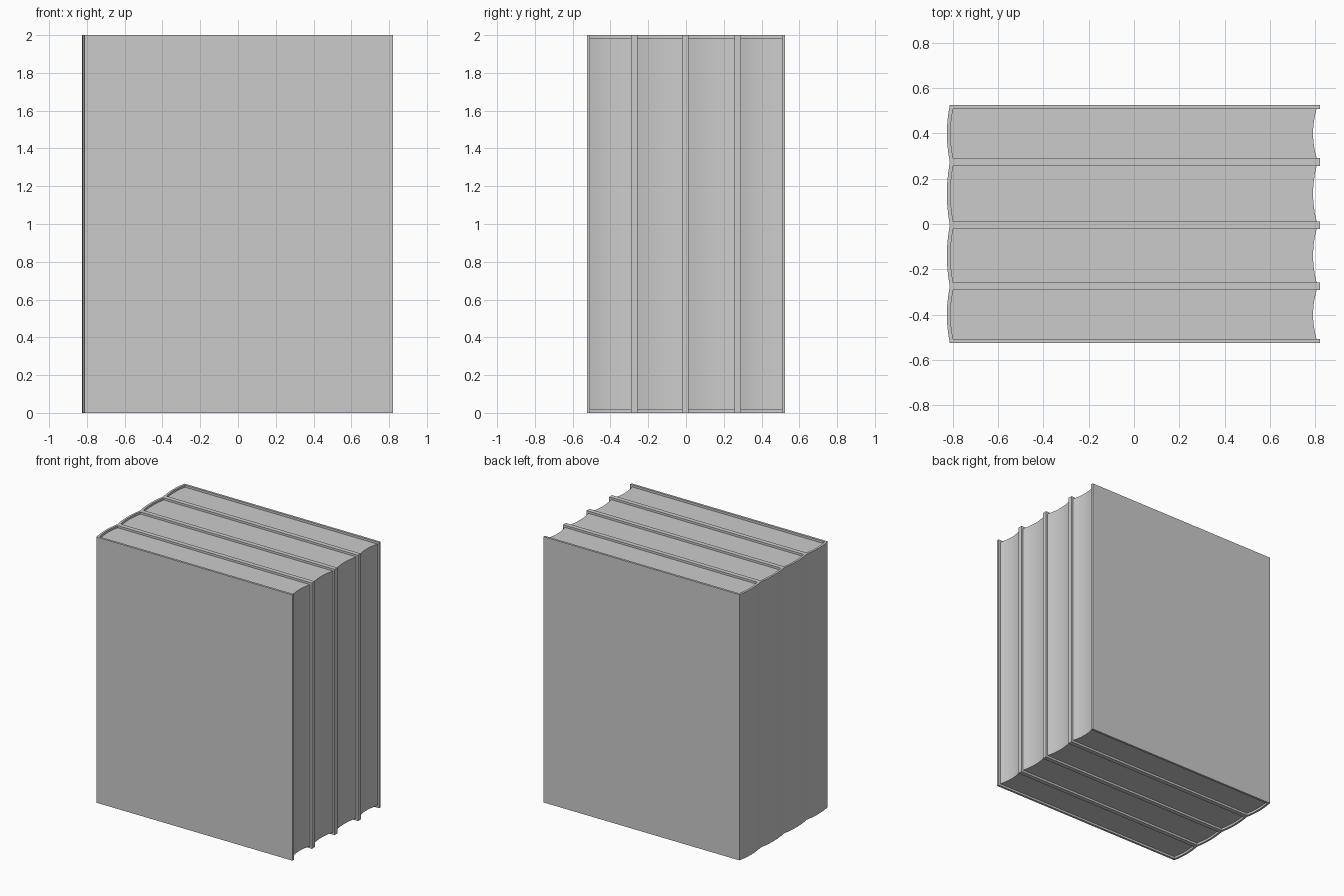
import bpy, bmesh

if "Cube" in bpy.data.objects:
    bpy.data.objects.remove(bpy.data.objects["Cube"])

HEIGHT = 2.0
COVER = 0.017      # board thickness
INSET = 0.016      # pages sit below the cover edge
SEG = 6            # facets across the spine and fore edge


def bow(y0, y1, x, depth):
    """Shallow curve from y0 to y1 at x, swelling by depth in -x."""
    pts = []
    for i in range(SEG + 1):
        t = i / SEG
        pts.append((x - depth * (1 - (2 * t - 1) ** 2), y0 + (y1 - y0) * t))
    return pts


def ribbon(name, side_a, side_b, z0, z1):
    """Extrude the band between two paired outlines into a closed solid."""
    bm = bmesh.new()
    a = [bm.verts.new((x, y, z0)) for x, y in side_a]
    b = [bm.verts.new((x, y, z0)) for x, y in side_b]
    faces = [bm.faces.new((a[i], a[i + 1], b[i + 1], b[i])) for i in range(len(a) - 1)]
    ext = bmesh.ops.extrude_face_region(bm, geom=faces, use_keep_orig=True)
    top = [g for g in ext["geom"] if isinstance(g, bmesh.types.BMVert)]
    bmesh.ops.translate(bm, verts=top, vec=(0, 0, z1 - z0))
    bmesh.ops.recalc_face_normals(bm, faces=bm.faces)
    mesh = bpy.data.meshes.new(name)
    bm.to_mesh(mesh)
    bm.free()
    obj = bpy.data.objects.new(name, mesh)
    bpy.context.collection.objects.link(obj)
    bpy.ops.object.select_all(action='DESELECT')
    obj.select_set(True)
    bpy.context.view_layer.objects.active = obj
    bpy.ops.object.shade_smooth_by_angle(angle=0.5)
    return obj


def book(n, y0, y1):
    i0, i1 = y0 + COVER, y1 - COVER
    inner_spine = bow(i0, i1, -0.797, 0.012)
    # Hard cover: front board, bowed spine, back board
    outer = [(0.82, y0)] + bow(y0, y1, -0.812, 0.013) + [(0.82, y1)]
    inner = [(0.82, i0)] + inner_spine + [(0.82, i1)]
    ribbon(f"book_{n}_cover", outer, inner, 0, HEIGHT)
    # Page block: rounded at the spine, hollow at the fore edge
    ribbon(f"book_{n}_pages", inner_spine, bow(i0, i1, 0.805, 0.016),
           INSET, HEIGHT - INSET)


# Row of four books standing side by side
edges = [-0.525, -0.275, -0.005, 0.273, 0.525]
for n in range(4):
    book(n + 1, edges[n], edges[n + 1])
